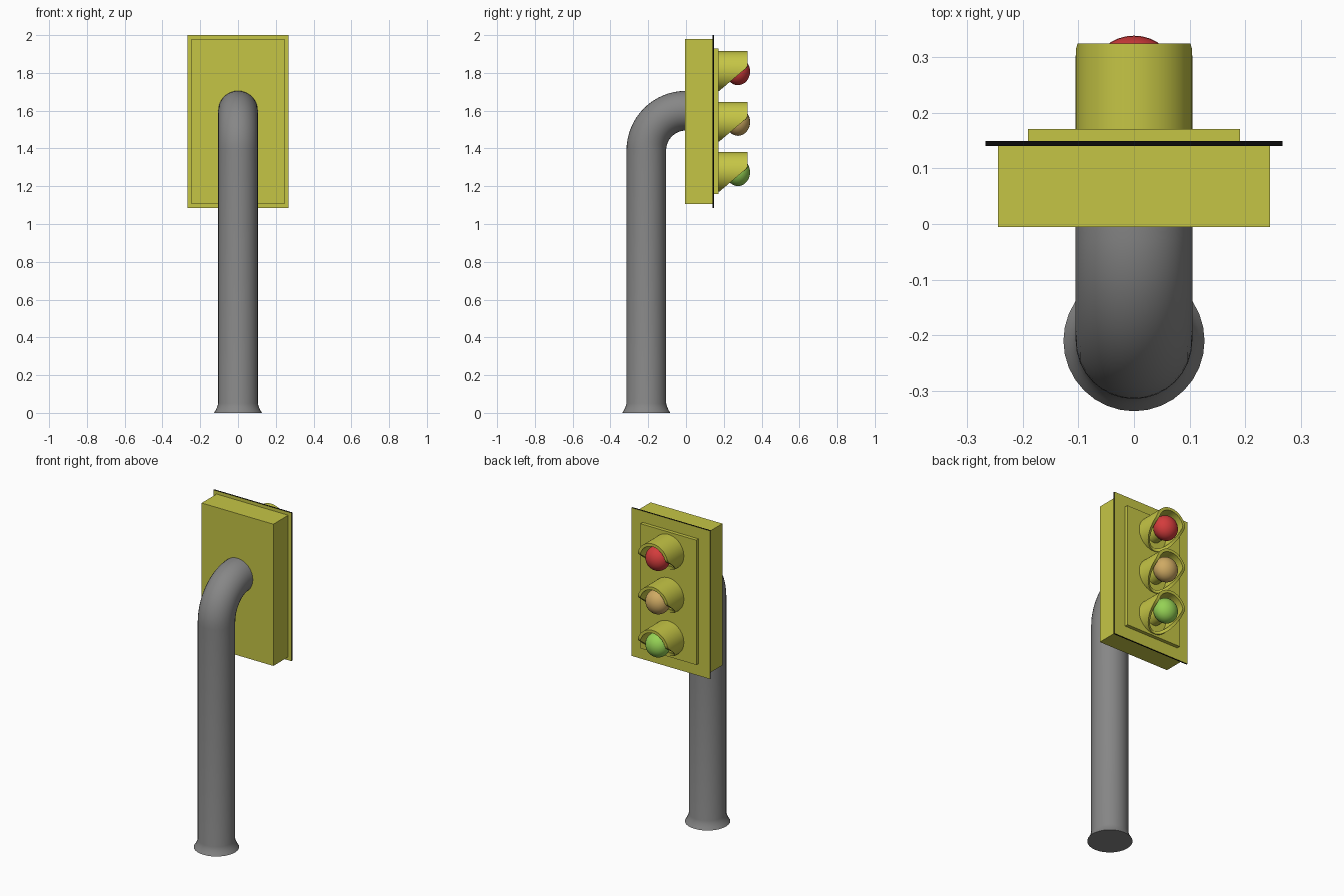
import bpy, bmesh, math
from mathutils import Vector

cube = bpy.data.objects.get("Cube")
if cube:
    bpy.data.objects.remove(cube, do_unlink=True)


def material(name, rgb):
    m = bpy.data.materials.new(name)
    m.use_nodes = True
    m.diffuse_color = (*rgb, 1)
    m.node_tree.nodes["Principled BSDF"].inputs["Base Color"].default_value = (*rgb, 1)
    return m


YELLOW = material("signal yellow", (0.56, 0.56, 0.06))
GREY = material("post grey", (0.24, 0.24, 0.24))
BLACK = material("edge black", (0.003, 0.003, 0.003))
RED = material("red lens", (0.65, 0.045, 0.045))
AMBER = material("amber lens", (0.62, 0.40, 0.125))
GREEN = material("green lens", (0.30, 0.64, 0.09))


def finish(name, bm, mats, smooth=False):
    bmesh.ops.recalc_face_normals(bm, faces=bm.faces)
    mesh = bpy.data.meshes.new(name)
    bm.to_mesh(mesh)
    bm.free()
    ob = bpy.data.objects.new(name, mesh)
    bpy.context.collection.objects.link(ob)
    for m in mats:
        mesh.materials.append(m)
    if smooth:
        bpy.ops.object.select_all(action='DESELECT')
        ob.select_set(True)
        bpy.context.view_layer.objects.active = ob
        bpy.ops.object.shade_smooth_by_angle(angle=math.radians(35))
    return ob


def box(name, lo, hi, mats):
    bm = bmesh.new()
    bmesh.ops.create_cube(bm, size=1)
    for v in bm.verts:
        v.co = [(a + b) / 2 + c * (b - a) for a, b, c in zip(lo, hi, v.co)]
    # Faces around the rim take the second colour
    if len(mats) > 1:
        for f in bm.faces:
            f.normal_update()
            f.material_index = 0 if abs(f.normal.y) > 0.5 else 1
    return finish(name, bm, mats)


def loft(bm, rings, closed=False):
    """Bridge equal rings of points, capping or closing the ends."""
    rows = [[bm.verts.new(p) for p in r] for r in rings]
    n = len(rows[0])
    pairs = list(zip(rows, rows[1:]))
    if closed:
        pairs.append((rows[-1], rows[0]))
    for a, b in pairs:
        for i in range(n):
            j = (i + 1) % n
            bm.faces.new((a[i], a[j], b[j], b[i]))
    if not closed:
        bm.faces.new(rows[0])
        bm.faces.new(rows[-1])


# Post: flared foot, straight shaft and quarter bend into the housing
SIDES = 32
POST_R, BEND_R, BEND_Z = 0.105, 0.21, 1.39
stations = [(-BEND_R, z, 0, r) for z, r in
            ((0, 0.127), (0.015, 0.118), (0.03, 0.111), (0.05, POST_R))]
for i in range(17):
    t = math.radians(90 * i / 16)
    stations.append((-BEND_R * math.cos(t), BEND_Z + BEND_R * math.sin(t), t, POST_R))
rings = []
for y, z, t, r in stations:
    across = Vector((0, math.cos(t), -math.sin(t)))
    angles = [2 * math.pi * k / SIDES for k in range(SIDES)]
    rings.append([Vector((0, y, z)) + Vector((r * math.cos(a), 0, 0)) + across * r * math.sin(a)
                  for a in angles])
bm = bmesh.new()
loft(bm, rings)
finish("post", bm, [GREY], True)

# Housing, thin backing plate with dark rim, and raised lamp panel
box("housing", (-0.245, -0.005, 1.105), (0.245, 0.142, 1.98), [YELLOW])
box("backing_plate", (-0.267, 0.140, 1.085), (0.267, 0.149, 2.0), [YELLOW, BLACK])
box("lamp_panel", (-0.191, 0.148, 1.16), (0.191, 0.171, 1.93), [YELLOW])


# Hood: hollow tube whose lower half is cut back diagonally
def hood(name, zc):
    outer, inner, base = 0.105, 0.087, 0.168
    n = 48

    def ring(r, tip):
        pts = []
        for k in range(n):
            a = 2 * math.pi * k / n
            h = math.sin(a)
            y = 0.176 + 0.149 * min(1, (h + 1) / 1.2) if tip else base
            pts.append((r * math.cos(a), y, zc + r * h))
        return pts

    bm = bmesh.new()
    loft(bm, [ring(outer, False), ring(outer, True), ring(inner, True), ring(inner, False)], True)
    finish(name, bm, [YELLOW], True)


# Lens: slightly flattened ball inside the hood
def lens(name, zc, mat):
    bm = bmesh.new()
    bmesh.ops.create_uvsphere(bm, u_segments=32, v_segments=16, radius=1)
    for v in bm.verts:
        v.co = (0.073 * v.co.x, 0.275 + 0.064 * v.co.y, zc + 0.073 * v.co.z)
    finish(name, bm, [mat], True)


# Short stem carrying each lens
def stem(name, zc):
    bm = bmesh.new()
    loft(bm, [[(0.05 * math.cos(2 * math.pi * k / 24), y, zc + 0.05 * math.sin(2 * math.pi * k / 24))
               for k in range(24)] for y in (0.168, 0.25)])
    finish(name, bm, [YELLOW], True)


for label, zc, mat in (("red", 1.81, RED), ("amber", 1.542, AMBER), ("green", 1.276, GREEN)):
    hood(label + "_hood", zc)
    lens(label + "_lens", zc - 0.002, mat)
    stem(label + "_lens_stem", zc)
